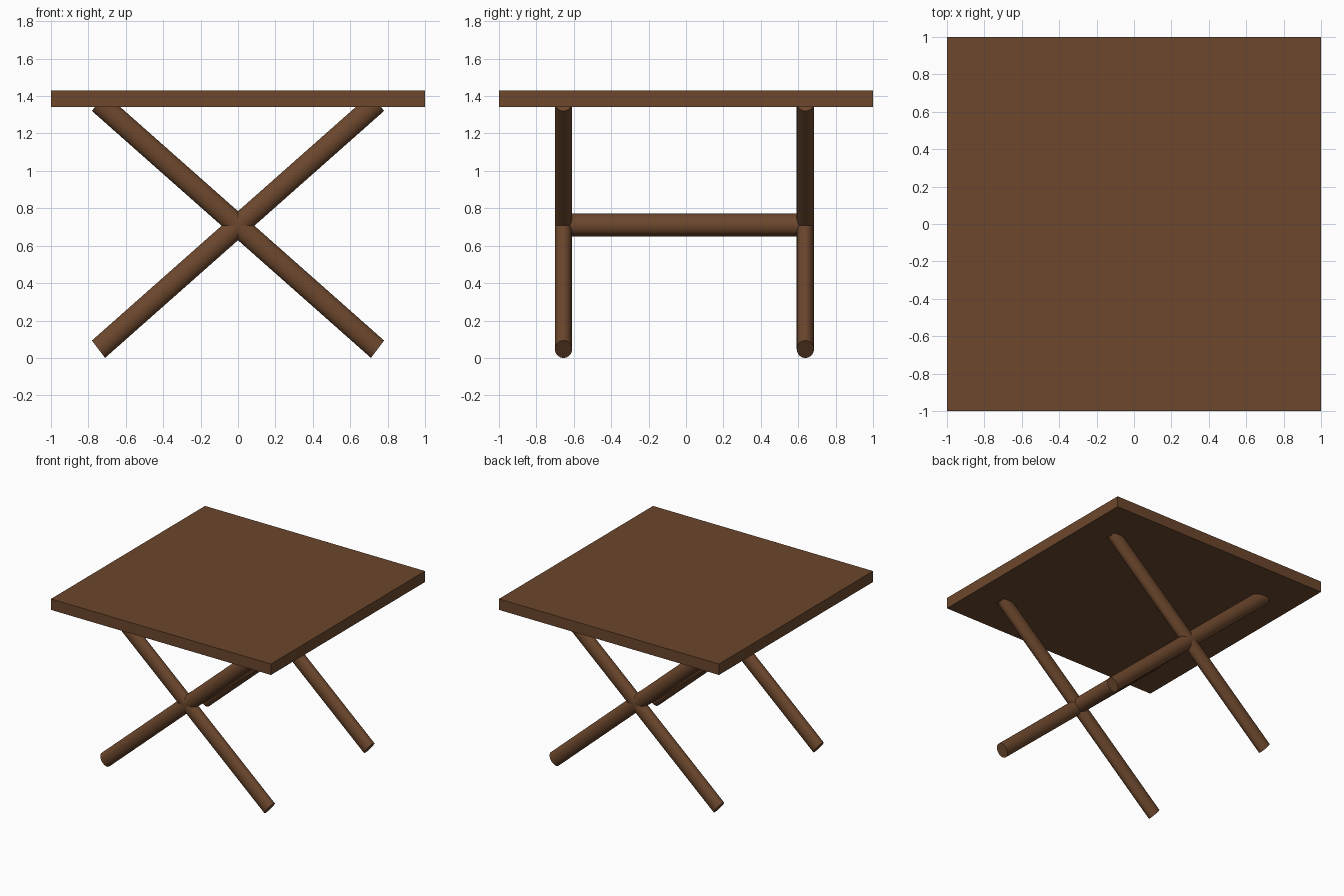
import bpy, bmesh
from mathutils import Matrix, Vector

if "Cube" in bpy.data.objects:
    bpy.data.objects.remove(bpy.data.objects["Cube"])

wood = bpy.data.materials.new("brown_wood")
wood.diffuse_color = (0.15, 0.063, 0.026, 1)
wood.use_nodes = True
wood.node_tree.nodes["Principled BSDF"].inputs["Base Color"].default_value = wood.diffuse_color


def finish(name, bm):
    bmesh.ops.recalc_face_normals(bm, faces=bm.faces)
    mesh = bpy.data.meshes.new(name)
    bm.to_mesh(mesh)
    bm.free()
    mesh.materials.append(wood)
    obj = bpy.data.objects.new(name, mesh)
    bpy.context.collection.objects.link(obj)
    return obj


def rod(name, start, end, u, v):
    """Round bar from start to end; u and v are the half-width vectors of its ends."""
    a, b = Vector(start), Vector(end)
    bm = bmesh.new()
    bmesh.ops.create_cone(bm, cap_ends=True, segments=32, radius1=1, radius2=1, depth=1)
    frame = Matrix((u, v, b - a)).transposed().to_4x4()
    frame.translation = (a + b) / 2
    bm.transform(frame)
    return finish(name, bm)


# Square top
bm = bmesh.new()
bmesh.ops.create_cube(bm, size=1)
bm.transform(Matrix.Translation((0, 0, 1.386)) @ Matrix.Diagonal((2, 2, 0.09, 1)))
finish("table_top", bm)

# Crossed leg pairs at front and back
for end, y in (("front", -0.655), ("back", 0.638)):
    for side, s in (("left", -1), ("right", 1)):
        rod(f"{end}_leg_{side}", (s * 0.746, y, 0.0465), (-s * 0.746, y, 1.367),
            (s * 0.035, 0, 0.0465), (0, 0.046, 0))

# Stretcher joining the two crossings
rod("stretcher", (0, -0.655, 0.71), (0, 0.638, 0.71), (0.06, 0, 0), (0, 0, 0.061))
